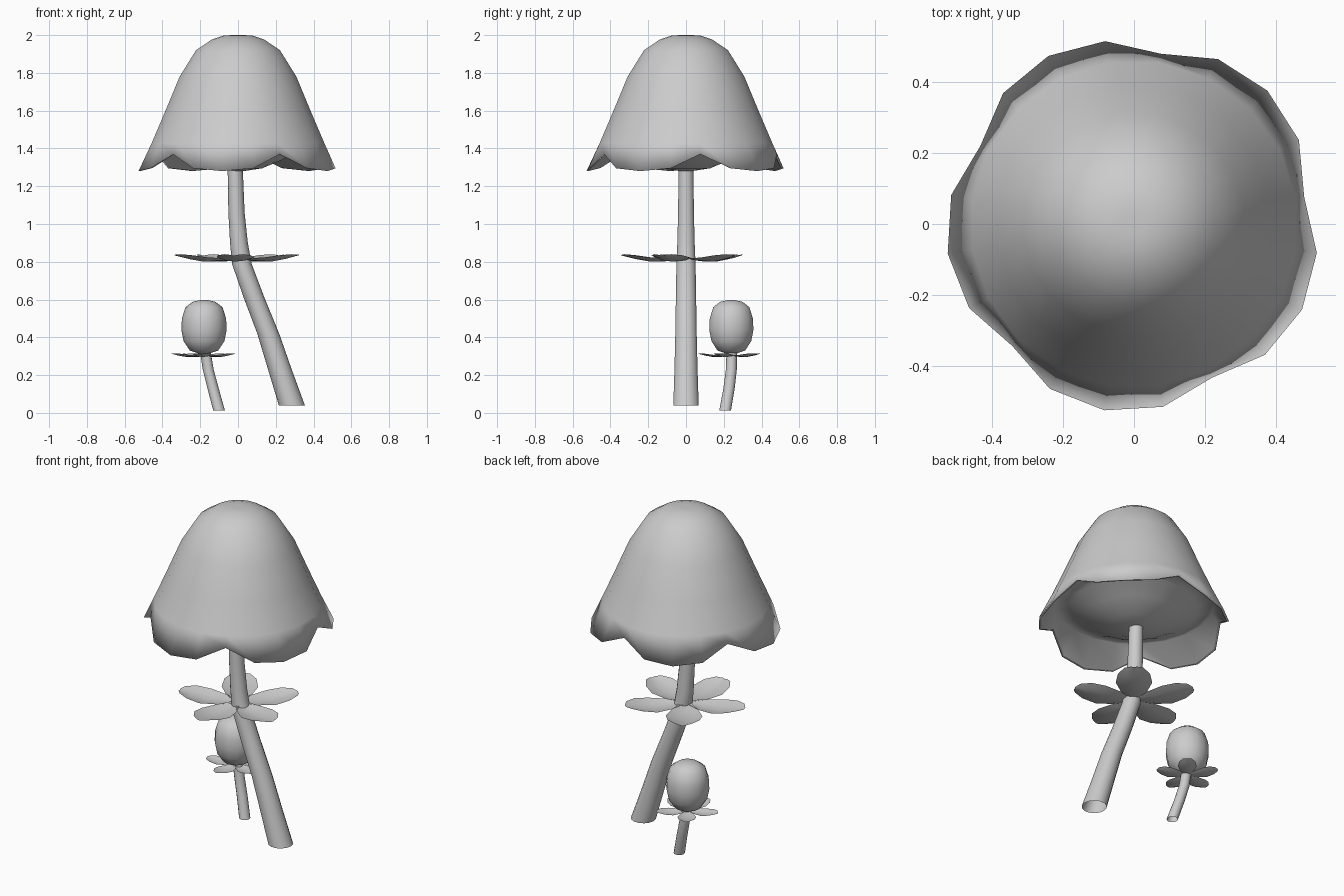
import bpy, bmesh, math
from mathutils import Vector

if "Cube" in bpy.data.objects:
    bpy.data.objects.remove(bpy.data.objects["Cube"])

grey = bpy.data.materials.new("soft_grey")
grey.diffuse_color = (0.6, 0.6, 0.6, 1)
grey.use_nodes = True
grey.node_tree.nodes["Principled BSDF"].inputs["Base Color"].default_value = grey.diffuse_color


def finish(name, bm, recalc=True):
    if recalc:
        bmesh.ops.recalc_face_normals(bm, faces=bm.faces[:])
    me = bpy.data.meshes.new(name)
    bm.to_mesh(me)
    bm.free()
    for p in me.polygons:
        p.use_smooth = True
    me.materials.append(grey)
    ob = bpy.data.objects.new(name, me)
    bpy.context.collection.objects.link(ob)
    return ob


def loft(name, rings, cap_start=False, cap_end=False):
    """Skin a list of rings, each a list of points."""
    bm = bmesh.new()
    rows = [[bm.verts.new(p) for p in ring] for ring in rings]
    for a, b in zip(rows, rows[1:]):
        n = len(a)
        for i in range(n):
            j = (i + 1) % n
            bm.faces.new((a[i], a[j], b[j], b[i]))
    if cap_start:
        bm.faces.new(rows[0][::-1])
    if cap_end:
        bm.faces.new(rows[-1])
    return finish(name, bm)


def ring(cx, cy, z, r, n, offset=0.0):
    return [(cx + r * math.cos(offset + math.tau * i / n),
             cy + r * math.sin(offset + math.tau * i / n), z) for i in range(n)]


# Bell-shaped cap: 20 sides, five lobes, cushioned underside
N = 20
OFF = math.radians(9)


def lobed_rim(inset, lift):
    pts = []
    for i in range(N):
        r, z = ((0.487, 1.37), (0.523, 1.295), (0.533, 1.28), (0.523, 1.295))[i % 4]
        a = OFF + math.tau * i / N
        pts.append(((r - inset) * math.cos(a), (r - inset) * math.sin(a), z + lift))
    return pts


outer = [(0.03, 2.0), (0.075, 1.998), (0.14, 1.977), (0.225, 1.92),
         (0.313, 1.78), (0.39, 1.597), (0.462, 1.43)]
under = [(0.44, 1.43), (0.35, 1.40), (0.25, 1.345), (0.13, 1.295), (0.03, 1.28)]
rings = [ring(0, 0, z, r, N, OFF) for r, z in outer]
rings += [lobed_rim(0, 0), lobed_rim(0.016, 0.002)]
rings += [ring(0, 0, z, r, N, OFF) for r, z in under]
loft("bell_cap", rings, True, True)

# Leaning main stem (x, y, z, radius), open at the foot
stem = [(0.285, 0, 0.04, 0.069), (0.225, 0, 0.22, 0.063), (0.16, 0, 0.42, 0.058),
        (0.085, 0, 0.61, 0.055), (0.02, 0, 0.79, 0.052), (0.005, 0, 0.90, 0.047),
        (-0.008, 0, 1.06, 0.043), (-0.015, 0, 1.30, 0.04)]
loft("main_stem", [ring(x, y, z, r, 14) for x, y, z, r in stem])

# Small bud stem
bud_stem = [(-0.10, 0.207, 0.012, 0.031), (-0.132, 0.228, 0.13, 0.030),
            (-0.158, 0.24, 0.23, 0.029), (-0.175, 0.243, 0.34, 0.028)]
loft("bud_stem", [ring(x, y, z, r, 12) for x, y, z, r in bud_stem])

# Rounded bud
bud = [(0.03, 0.315), (0.075, 0.33), (0.108, 0.38), (0.12, 0.44), (0.117, 0.50),
       (0.098, 0.56), (0.06, 0.588), (0.02, 0.597)]
loft("bud", [ring(-0.18, 0.24, z, r, 14) for r, z in bud], True, True)


# Collars of five cupped petals
def petal_collar(name, centre, size):
    # distance along petal, half width, height of the middle line
    sections = [(0.02, 0.03, 0.0), (0.10, 0.072, -0.012), (0.19, 0.10, -0.014),
                (0.27, 0.088, 0.0), (0.325, 0.05, 0.014), (0.343, 0.015, 0.018)]
    bm = bmesh.new()
    for k in range(5):
        a = math.radians(50 + 72 * k)
        d = Vector((math.cos(a), math.sin(a), 0))
        s = Vector((-d.y, d.x, 0))
        rows = []
        for dist, half, h in sections:
            row = []
            for t in (-1, -0.5, 0, 0.5, 1):
                up = Vector((0, 0, h + 0.022 * t * t * half / 0.1))
                row.append(bm.verts.new(Vector(centre) + size * (d * dist + s * half * t + up)))
            rows.append(row)
        for p, q in zip(rows, rows[1:]):
            for i in range(4):
                bm.faces.new((p[i], q[i], q[i + 1], p[i + 1]))
    return finish(name, bm, recalc=False)


petal_collar("stem_petals", (0, 0, 0.815), 1.0)
petal_collar("bud_petals", (-0.18, 0.24, 0.303), 0.51)
